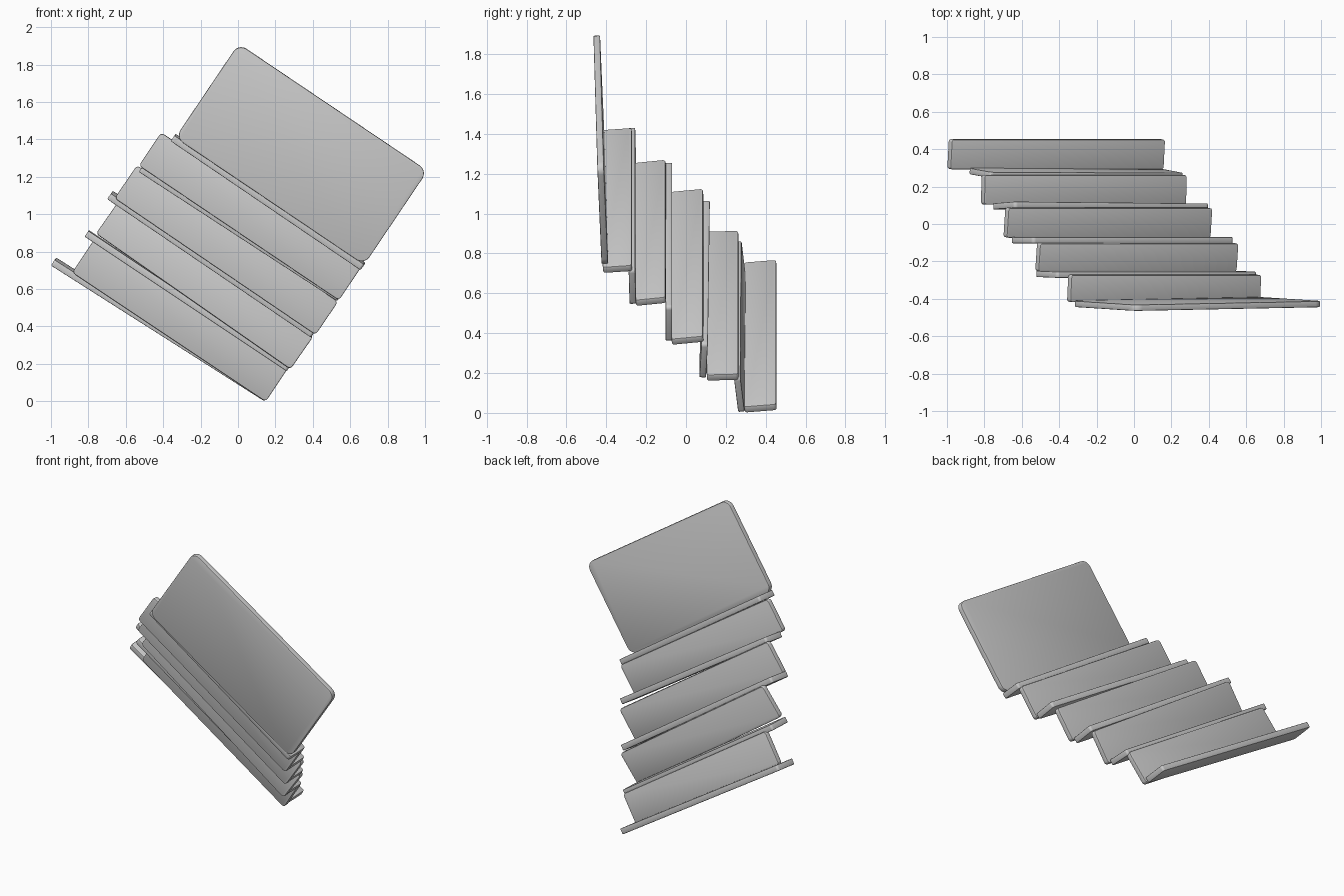
import bpy, bmesh, math
from mathutils import Vector

if "Cube" in bpy.data.objects:
    bpy.data.objects.remove(bpy.data.objects["Cube"])


def slab(name, a, b, across, thick, radius):
    """Rounded board: edge a-b, width vector 'across', thickened along the normal."""
    a, b, across = Vector(a), Vector(b), Vector(across)
    length, width = (b - a).length, across.length
    u = (b - a).normalized()
    n = u.cross(across).normalized()
    v = n.cross(u)

    bm = bmesh.new()
    corners = [(radius, radius, 180), (length - radius, radius, 270),
               (length - radius, width - radius, 0), (radius, width - radius, 90)]
    ring = []
    for cx, cy, start in corners:
        for k in range(6):
            t = math.radians(start + k * 18)
            p = a + u * (cx + radius * math.cos(t)) + v * (cy + radius * math.sin(t))
            ring.append(bm.verts.new(p))
    face = bm.faces.new(ring)
    ext = bmesh.ops.extrude_face_region(bm, geom=[face])
    top = [g for g in ext["geom"] if isinstance(g, bmesh.types.BMVert)]
    bmesh.ops.translate(bm, verts=top, vec=n * thick)
    bmesh.ops.recalc_face_normals(bm, faces=bm.faces)
    # soften the rims of both broad faces
    rims = {e for f in bm.faces if len(f.verts) > 4 for e in f.edges}
    bmesh.ops.bevel(bm, geom=list(rims), offset=0.005, segments=2,
                    profile=0.5, affect='EDGES')
    mesh = bpy.data.meshes.new(name)
    bm.to_mesh(mesh)
    bm.free()
    obj = bpy.data.objects.new(name, mesh)
    bpy.context.collection.objects.link(obj)
    bpy.ops.object.select_all(action='DESELECT')
    obj.select_set(True)
    bpy.context.view_layer.objects.active = obj
    bpy.ops.object.shade_smooth_by_angle(angle=math.radians(40))
    return obj


# large upright panel
slab("front_panel", (-0.335, -0.41, 1.41), (0.675, -0.39, 0.73),
     (0.335, -0.022, 0.505), 0.033, 0.05)

# treads: left x, z / right x, z of the lower front edge, front y, depth, rise
treads = [
    (-0.36, 1.39, 0.655, 0.70, -0.415, 0.145, 0.012),
    (-0.53, 1.225, 0.53, 0.535, -0.25, 0.15, 0.018),
    (-0.70, 1.08, 0.39, 0.34, -0.07, 0.158, 0.018),
    (-0.82, 0.88, 0.26, 0.16, 0.105, 0.158, 0.005),
    (-1.00, 0.725, 0.14, 0.00, 0.295, 0.16, 0.015),
]
for i, (x0, z0, x1, z1, y, depth, rise) in enumerate(treads):
    slab(f"tread_{i + 1}", (x0, y, z0), (x1, y, z1),
         (rise * 0.56, depth, rise * 0.83), 0.037, 0.014)

# risers: left x, z / right x, z of the lower edge, back y at each end, lean
risers = [
    (-0.53, 1.26, 0.54, 0.54, -0.25, -0.25, -0.005),
    (-0.66, 1.085, 0.415, 0.355, -0.07, -0.07, 0.0),
    (-0.76, 0.895, 0.28, 0.17, 0.11, 0.10, 0.01),
    (-0.885, 0.69, 0.15, 0.0, 0.30, 0.295, -0.022),
]
for i, (x0, z0, x1, z1, y0, y1, lean) in enumerate(risers):
    slab(f"riser_{i + 1}", (x0, y0, z0), (x1, y1, z1),
         (0.118, lean, 0.178), 0.033, 0.02)
